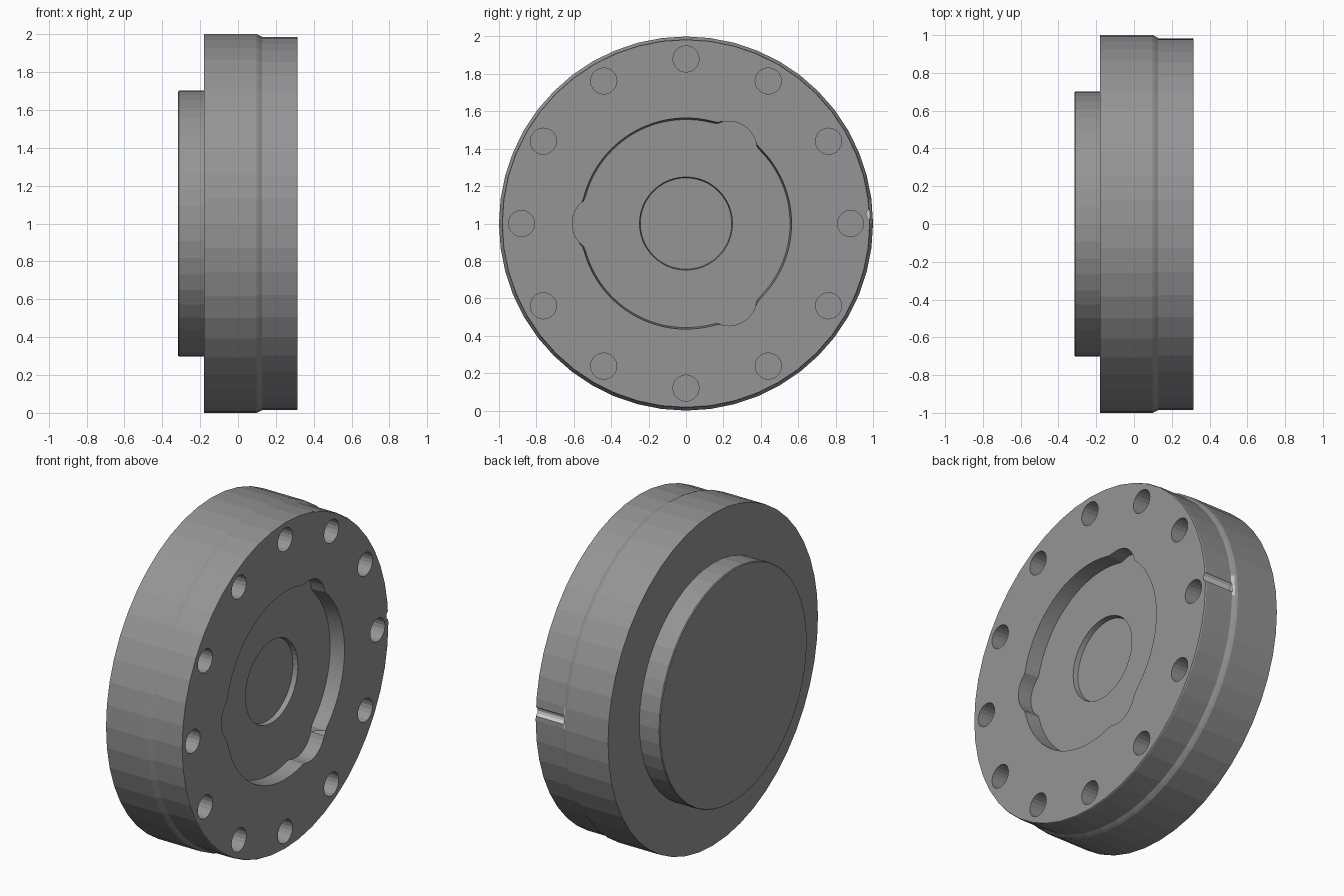
import bpy, bmesh
from math import sin, cos, pi, sqrt, tau, hypot

if "Cube" in bpy.data.objects:
    bpy.data.objects.remove(bpy.data.objects["Cube"])

CZ = 1.0      # height of the flange axis (axis runs along x)
FACE = 0.315  # x of the drilled face
NOTCH_Y, NOTCH_Z, NOTCH_R = 0.992, CZ + 0.05, 0.029


def to_object(name, bm):
    bmesh.ops.recalc_face_normals(bm, faces=bm.faces)
    mesh = bpy.data.meshes.new(name)
    bm.to_mesh(mesh)
    bm.free()
    ob = bpy.data.objects.new(name, mesh)
    bpy.context.collection.objects.link(ob)
    return ob


def lathe(name, profile, n):
    """Solid of revolution about x from (x, radius) points."""
    bm = bmesh.new()
    rings = [[bm.verts.new((x, r * sin(tau * i / n), CZ + r * cos(tau * i / n)))
              for i in range(n)] for x, r in profile]
    for a, b in zip(rings, rings[1:]):
        for i in range(n):
            j = (i + 1) % n
            bm.faces.new((a[i], a[j], b[j], b[i]))
    bm.faces.new(rings[0])
    bm.faces.new(rings[-1])
    return to_object(name, bm)


def prism(bm, floor, x0, rim=None, x1=FACE + 0.1):
    """Solid along x between two (y, z) outlines (same one if rim is omitted)."""
    a = [bm.verts.new((x0, y, z)) for y, z in floor]
    b = [bm.verts.new((x1, y, z)) for y, z in rim or floor]
    n = len(a)
    for i in range(n):
        j = (i + 1) % n
        bm.faces.new((a[i], a[j], b[j], b[i]))
    bm.faces.new(a[::-1])
    bm.faces.new(b)


def circle(y, z, r, n):
    return [(y + r * cos(tau * i / n), z + r * sin(tau * i / n)) for i in range(n)]


def lobed(base, c=0.457, r=0.151, n=144):
    """Round outline with three lobes, at 60, 180 and 300 degrees."""
    pts = []
    for i in range(n):
        t = tau * i / n
        phi = t % (tau / 3) - pi / 3
        root = r * r - (c * sin(phi)) ** 2
        rad = max(base, c * cos(phi) + sqrt(root)) if root > 0 else base
        pts.append((rad * cos(t), CZ + rad * sin(t)))
    return pts


def cut(target, cutter):
    cutter.hide_render = True
    mod = target.modifiers.new("cut", 'BOOLEAN')
    mod.operation, mod.solver, mod.object = 'DIFFERENCE', 'EXACT', cutter
    bpy.context.view_layer.objects.active = target
    bpy.ops.object.modifier_apply(modifier=mod.name)
    bpy.data.objects.remove(cutter)


def material(name, v):
    mat = bpy.data.materials.new(name)
    mat.diffuse_color = (v, v, v, 1)
    mat.use_nodes = True
    mat.node_tree.nodes["Principled BSDF"].inputs["Base Color"].default_value = mat.diffuse_color
    return mat


# flange body with rear boss and stepped rim
flange = lathe("flange_body", [(-0.316, 0.698), (-0.311, 0.702), (-0.18, 0.702),
                               (-0.18, 1.0), (0.098, 1.0), (0.112, 0.994),
                               (0.128, 0.985), (0.309, 0.985), (FACE, 0.982)], 48)

# lobed pocket, ring of blind bolt holes, rim notch
bm = bmesh.new()
prism(bm, lobed(0.556), FACE - 0.09, lobed(0.574))
for i in range(12):
    t = tau * i / 12
    prism(bm, circle(0.88 * cos(t), CZ + 0.88 * sin(t), 0.07, 20), FACE - 0.22)
prism(bm, circle(NOTCH_Y, NOTCH_Z, NOTCH_R, 12), 0.125)
cut(flange, to_object("pocket_and_holes_cutter", bm))

# shallow central recess in the pocket floor
bm = bmesh.new()
prism(bm, circle(0, CZ, 0.244, 48), FACE - 0.12, circle(0, CZ, 0.28, 48))
cut(flange, to_object("centre_recess_cutter", bm))

# dark grey metal, with the notch left bright
flange.data.materials.clear()
flange.data.materials.append(material("dark_grey", 0.3))
flange.data.materials.append(material("bright_notch", 0.8))
for p in flange.data.polygons:
    in_notch = hypot(p.center.y - NOTCH_Y, p.center.z - NOTCH_Z) < NOTCH_R + 0.002
    p.material_index = 1 if in_notch and p.center.x > 0.12 else 0
